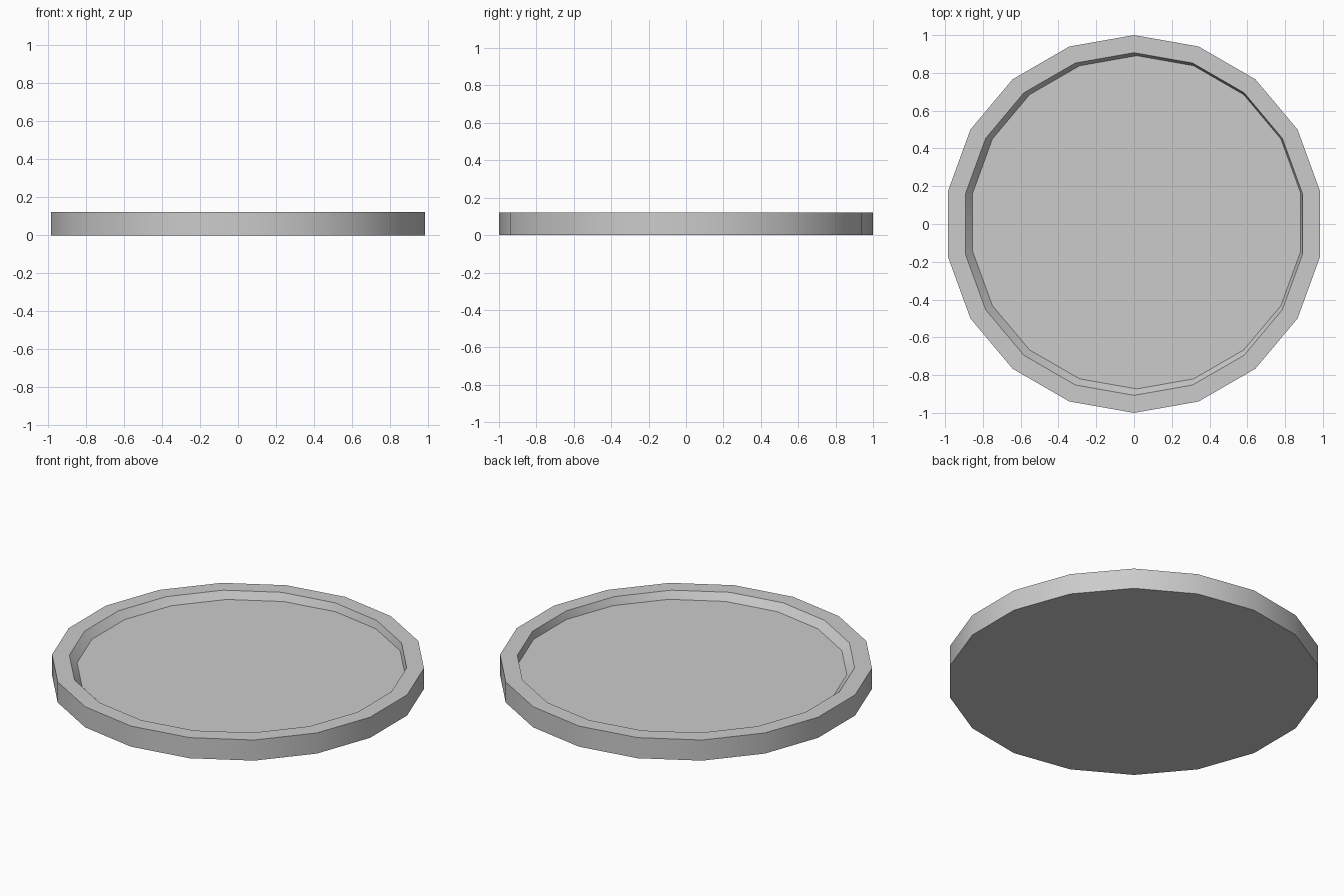
import bpy, bmesh
from math import sin, cos, tau, radians

if "Cube" in bpy.data.objects:
    bpy.data.objects.remove(bpy.data.objects["Cube"])

SIDES = 18
bm = bmesh.new()


def ring(radius, z, cx=0.0, cy=0.0):
    return [bm.verts.new((cx + radius * sin(tau * i / SIDES),
                          cy + radius * cos(tau * i / SIDES), z))
            for i in range(SIDES)]


# Base edge, outer rim, inner rim, slightly off-centre recessed floor
rings = [ring(1.0, 0.0), ring(1.0, 0.122), ring(0.907, 0.122),
         ring(0.882, 0.079, 0.014, 0.009)]

# Walls between successive rings, then the underside and the floor
for a, b in zip(rings, rings[1:]):
    for i in range(SIDES):
        j = (i + 1) % SIDES
        bm.faces.new((a[i], a[j], b[j], b[i]))
bm.faces.new(rings[0])
bm.faces.new(rings[-1])
bmesh.ops.recalc_face_normals(bm, faces=bm.faces)

mesh = bpy.data.meshes.new("round_tray")
bm.to_mesh(mesh)
bm.free()
tray = bpy.data.objects.new("round_tray", mesh)
bpy.context.collection.objects.link(tray)

# Smooth round walls with crisp rim edges
bpy.context.view_layer.objects.active = tray
tray.select_set(True)
bpy.ops.object.shade_smooth_by_angle(angle=radians(30))
